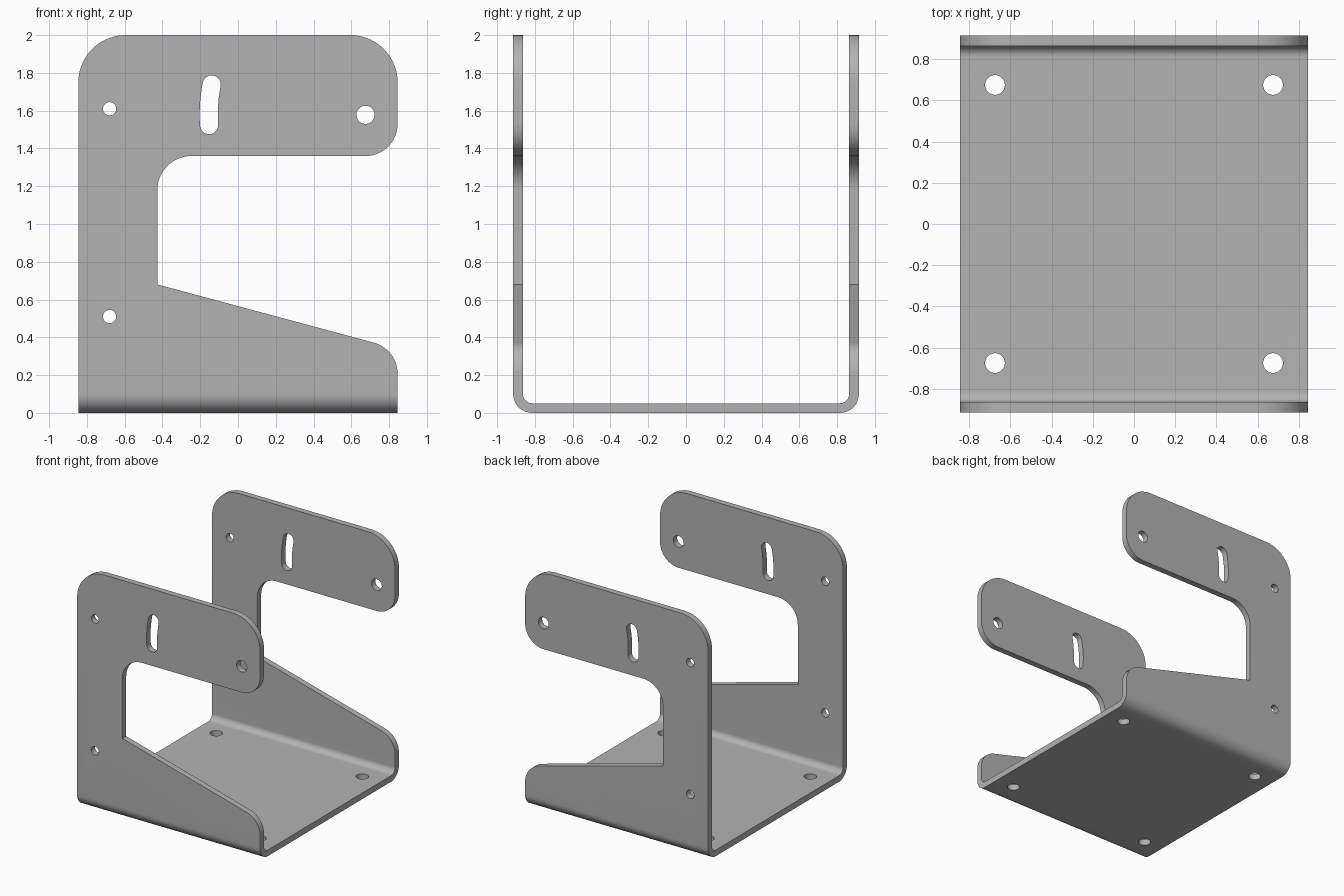
import bpy, bmesh, math
from mathutils import Vector

if "Cube" in bpy.data.objects:
    bpy.data.objects.remove(bpy.data.objects["Cube"])

HALF_X, HALF_Y, HEIGHT, SHEET = 0.845, 0.915, 2.0, 0.051
STEPS = 14


def rounded(corners):
    """Outline from (u, v, radius) corners, with an arc at each rounded one."""
    out = []
    for i, (u, v, r) in enumerate(corners):
        p = Vector((u, v))
        if r == 0:
            out.append(p)
            continue
        a = (Vector(corners[i - 1][:2]) - p).normalized()
        b = (Vector(corners[(i + 1) % len(corners)][:2]) - p).normalized()
        half = a.angle(b) / 2
        centre = p + (a + b).normalized() * (r / math.sin(half))
        reach = r / math.tan(half)
        start, end = p + a * reach - centre, p + b * reach - centre
        sweep = start.angle(end)
        for k in range(STEPS + 1):
            t = k / STEPS
            w = (start * math.sin((1 - t) * sweep) + end * math.sin(t * sweep)) / math.sin(sweep)
            out.append(centre + w)
    return out


def circle(u, v, r, n=32):
    return [Vector((u + r * math.cos(2 * math.pi * k / n), v + r * math.sin(2 * math.pi * k / n)))
            for k in range(n)]


def arc_slot(pivot, radius, low, high, half_width):
    """Curved slot around a pivot, with round ends."""
    def at(r, ang, c=pivot):
        return Vector((c[0] + r * math.cos(ang), c[1] + r * math.sin(ang)))
    n = STEPS
    out = [at(radius + half_width, low + (high - low) * k / n) for k in range(n + 1)]
    out += [at(half_width, high + math.pi * k / n, at(radius, high)) for k in range(1, n)]
    out += [at(radius - half_width, high + (low - high) * k / n) for k in range(n + 1)]
    out += [at(half_width, low + math.pi * (1 + k / n), at(radius, low)) for k in range(1, n)]
    return out


def prism(name, outline, axis, lo, hi):
    """Extrude a closed outline along one axis."""
    place = {"x": lambda p, d: (d, p.x, p.y),
             "y": lambda p, d: (p.x, d, p.y),
             "z": lambda p, d: (p.x, p.y, d)}[axis]
    bm = bmesh.new()
    face = bm.faces.new([bm.verts.new(place(p, lo)) for p in outline])
    extruded = bmesh.ops.extrude_face_region(bm, geom=[face], use_keep_orig=True)["geom"]
    shift = Vector(place(Vector((0, 0)), hi - lo))
    bmesh.ops.translate(bm, vec=shift, verts=[g for g in extruded if isinstance(g, bmesh.types.BMVert)])
    bmesh.ops.recalc_face_normals(bm, faces=bm.faces)
    mesh = bpy.data.meshes.new(name)
    bm.to_mesh(mesh)
    bm.free()
    obj = bpy.data.objects.new(name, mesh)
    bpy.context.collection.objects.link(obj)
    return obj


# Folded sheet: U-shaped section running along x
inner = HALF_Y - SHEET
channel = rounded([
    (-HALF_Y, HEIGHT, 0), (-HALF_Y, 0, 0.1), (HALF_Y, 0, 0.1), (HALF_Y, HEIGHT, 0),
    (inner, HEIGHT, 0), (inner, SHEET, 0.05), (-inner, SHEET, 0.05), (-inner, HEIGHT, 0)])
bracket = prism("folded_bracket", channel, "x", -HALF_X, HALF_X)

# Outline shared by both side plates
side = rounded([
    (-HALF_X, -0.1, 0), (HALF_X, -0.1, 0), (HALF_X, 0.338, 0.17), (-0.427, 0.68, 0),
    (-0.427, 1.36, 0.18), (HALF_X, 1.36, 0.17), (HALF_X, HEIGHT, 0.25), (-HALF_X, HEIGHT, 0.25)])
cuts = [("INTERSECT", prism("side_cutter", side, "y", -1, 1))]

# Screw holes, pivot hole and curved slot through both plates
pivot = (0.675, 1.578)
openings = [circle(-0.68, 1.61, 0.035), circle(-0.68, 0.51, 0.035), circle(*pivot, 0.048),
            arc_slot(pivot, 0.83, math.pi - 0.195, math.pi + 0.066, 0.048)]
cuts += [("DIFFERENCE", prism("plate_hole_cutter", o, "y", -1, 1)) for o in openings]

# Four mounting holes in the floor
for sx in (-1, 1):
    for sy in (-1, 1):
        hole = circle(sx * 0.675, sy * 0.675, 0.048)
        cuts.append(("DIFFERENCE", prism("floor_hole_cutter", hole, "z", -0.1, 0.2)))

# Cut the sheet, then drop the cutters
for operation, cutter in cuts:
    cutter.hide_render = True
    mod = bracket.modifiers.new(operation.lower(), "BOOLEAN")
    mod.operation, mod.object, mod.solver = operation, cutter, "EXACT"
bpy.context.view_layer.update()
result = bpy.data.meshes.new_from_object(bracket.evaluated_get(bpy.context.evaluated_depsgraph_get()))
bracket.modifiers.clear()
bracket.data = result
for _, cutter in cuts:
    bpy.data.objects.remove(cutter)

# Plain grey metal
metal = bpy.data.materials.new("grey_metal")
metal.use_nodes = True
colour = (0.45, 0.45, 0.45, 1)
metal.diffuse_color = colour
metal.node_tree.nodes["Principled BSDF"].inputs["Base Color"].default_value = colour
result.materials.clear()
result.materials.append(metal)

# Smooth bends and arcs, crisp sheet edges
bpy.ops.object.select_all(action="DESELECT")
bracket.select_set(True)
bpy.context.view_layer.objects.active = bracket
bpy.ops.object.shade_smooth_by_angle(angle=math.radians(30))
